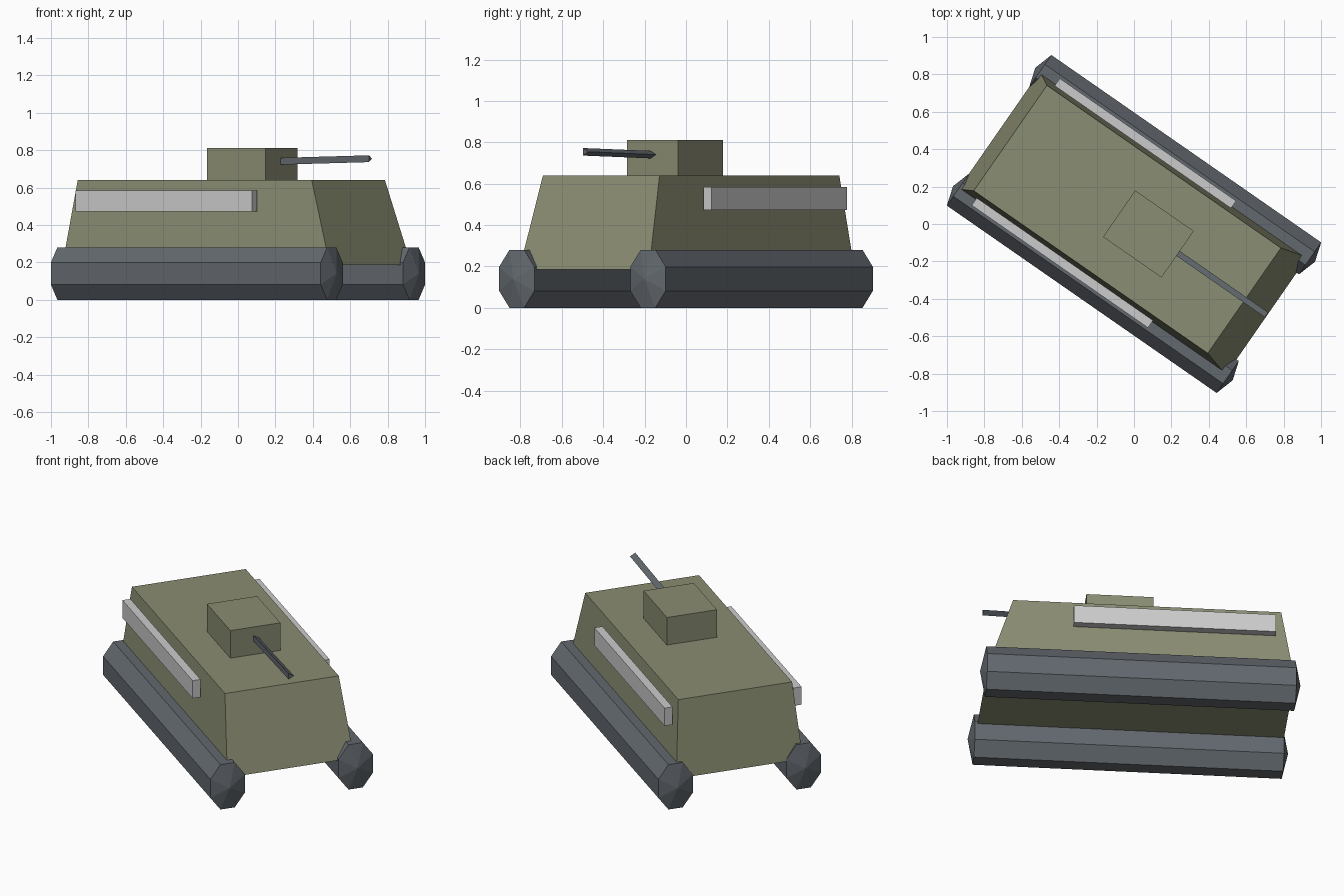
import bpy, bmesh, math
from mathutils import Matrix, Vector

if "Cube" in bpy.data.objects:
    bpy.data.objects.remove(bpy.data.objects["Cube"])

# The vehicle is laid out along +x, then turned as a whole
TURN = Matrix.Rotation(math.radians(-34.78), 4, 'Z')


def material(name, rgb):
    m = bpy.data.materials.new(name)
    m.diffuse_color = (*rgb, 1)
    m.use_nodes = True
    m.node_tree.nodes["Principled BSDF"].inputs["Base Color"].default_value = m.diffuse_color
    return m


OLIVE = material("olive", (0.254, 0.266, 0.168))
STEEL = material("dark_steel", (0.122, 0.138, 0.156))
GREY = material("light_grey", (0.60, 0.60, 0.60))


def loft(name, rings, mat, tips=(None, None)):
    """Skin rings of points; each end is a flat cap or a fan to a tip."""
    bm = bmesh.new()
    loops = [[bm.verts.new(p) for p in ring] for ring in rings]
    n = len(rings[0])
    for a, b in zip(loops, loops[1:]):
        for i in range(n):
            j = (i + 1) % n
            bm.faces.new((a[i], a[j], b[j], b[i]))
    for ring, tip in zip((loops[0], loops[-1]), tips):
        if tip is None:
            bm.faces.new(ring)
        else:
            t = bm.verts.new(tip)
            for i in range(n):
                bm.faces.new((ring[i], ring[(i + 1) % n], t))
    bmesh.ops.recalc_face_normals(bm, faces=bm.faces)
    me = bpy.data.meshes.new(name)
    bm.to_mesh(me)
    bm.free()
    me.materials.append(mat)
    ob = bpy.data.objects.new(name, me)
    ob.matrix_world = TURN
    bpy.context.collection.objects.link(ob)
    return ob


def rect(x0, x1, y0, y1, z):
    return [(x0, y0, z), (x1, y0, z), (x1, y1, z), (x0, y1, z)]


def polygon(center, ry, rz, sides, start=0.0):
    """Regular polygon facing along x."""
    cx, cy, cz = center
    angles = [start + 2 * math.pi * i / sides for i in range(sides)]
    return [(cx, cy + ry * math.cos(a), cz + rz * math.sin(a)) for a in angles]


# Sloped hull and box turret
loft("hull", [rect(-0.878, 0.863, -0.382, 0.382, 0.185),
              rect(-0.805, 0.718, -0.343, 0.343, 0.64)], OLIVE)
loft("turret", [rect(-0.097, 0.284, -0.151, 0.151, 0.64),
                rect(-0.097, 0.284, -0.151, 0.151, 0.812)], OLIVE)

# Three-sided gun barrel, slightly raised
loft("barrel", [polygon((0.20, 0, 0.7385), 0.021, 0.021, 3),
                polygon((0.859, 0, 0.754), 0.021, 0.021, 3)], STEEL)

# Eight-sided tracks with shallow pointed ends, and side rails
grow = 1 / math.cos(math.pi / 8)
for side, label in ((-1, "right"), (1, "left")):
    y = side * 0.386
    loft(label + "_track",
         [polygon((x, y, 0.14), 0.104 * grow, 0.14 * grow, 8, math.pi / 8)
          for x in (-0.878, 0.878)],
         STEEL, ((-0.91, y, 0.14), (0.91, y, 0.14)))
    y0, y1 = sorted((side * 0.365, side * 0.413))
    loft(label + "_rail", [rect(-0.77, 0.378, y0, y1, 0.472),
                           rect(-0.77, 0.378, y0, y1, 0.583)], GREY)
